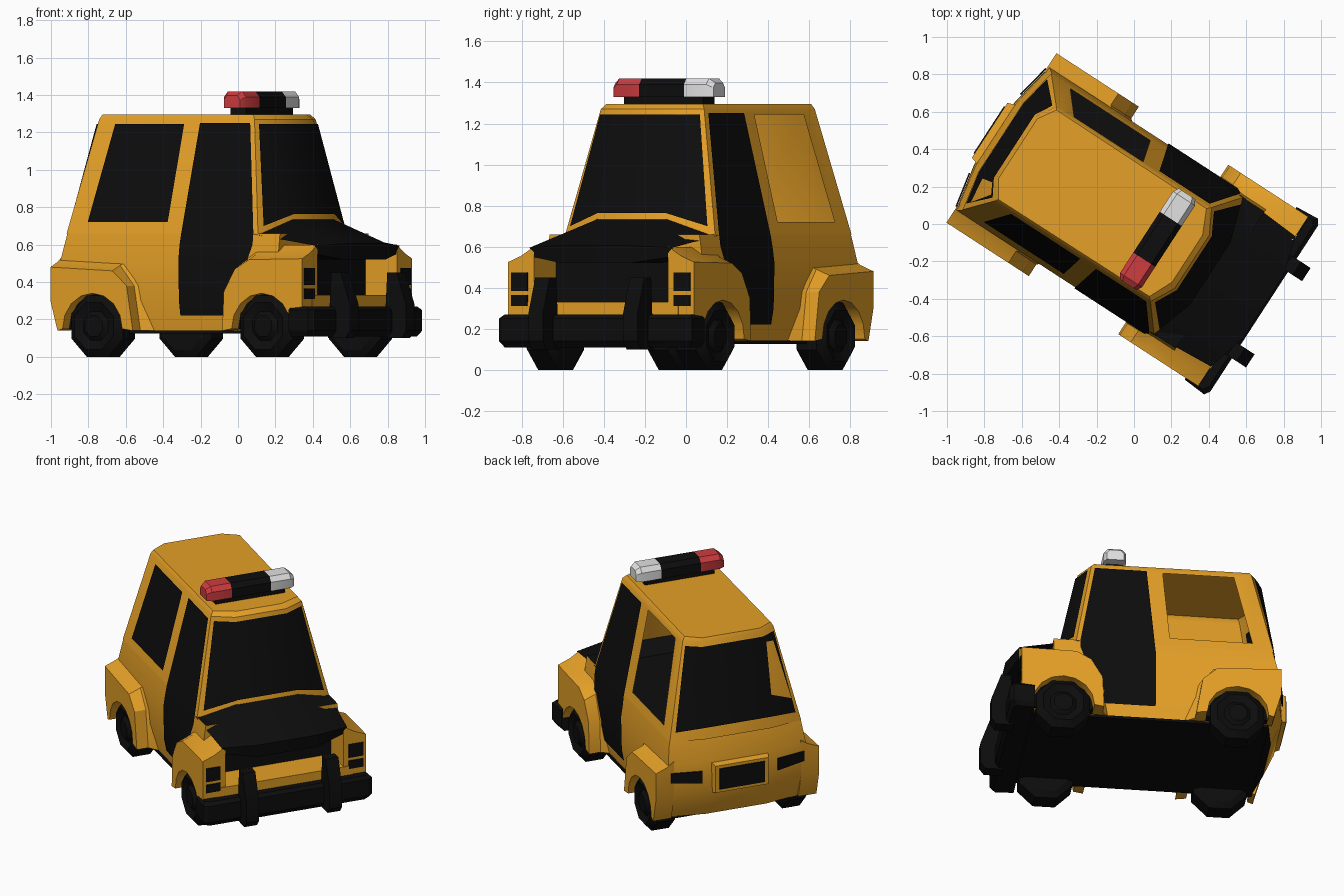
import bpy, bmesh, math
from mathutils import Matrix

if "Cube" in bpy.data.objects:
    bpy.data.objects.remove(bpy.data.objects["Cube"])

# The car is laid out with u forward, v to its left, then turned in plan
TURN = Matrix.Rotation(math.radians(-33), 4, "Z")


def material(name, rgb):
    m = bpy.data.materials.new(name)
    m.use_nodes = True
    m.diffuse_color = (*rgb, 1)
    bsdf = m.node_tree.nodes["Principled BSDF"]
    bsdf.inputs["Base Color"].default_value = (*rgb, 1)
    bsdf.inputs["Roughness"].default_value = 0.7
    return m


YELLOW = material("taxi yellow", (0.78, 0.35, 0.02))
BLACK = material("black", (0.004, 0.004, 0.004))
RED = material("lamp red", (0.62, 0.045, 0.05))
WHITE = material("lamp white", (0.75, 0.75, 0.75))


def build(name, verts, faces, mats, black_faces=(), fix=True):
    me = bpy.data.meshes.new(name)
    me.from_pydata(verts, [], faces)
    for m in mats:
        me.materials.append(m)
    for i in black_faces:
        me.polygons[i].material_index = 1
    if fix:
        bm = bmesh.new()
        bm.from_mesh(me)
        bmesh.ops.recalc_face_normals(bm, faces=bm.faces)
        bm.to_mesh(me)
        bm.free()
    me.transform(TURN)
    ob = bpy.data.objects.new(name, me)
    bpy.context.collection.objects.link(ob)
    bpy.ops.object.select_all(action="DESELECT")
    ob.select_set(True)
    bpy.context.view_layer.objects.active = ob
    bpy.ops.object.shade_smooth_by_angle(angle=math.radians(32))
    return ob


def loft(name, rings, mats, dark_caps=False):
    n = len(rings[0])
    verts = [p for r in rings for p in r]
    faces = [(k * n + i, k * n + (i + 1) % n, (k + 1) * n + (i + 1) % n, (k + 1) * n + i)
             for k in range(len(rings) - 1) for i in range(n)]
    faces += [tuple(range(n)), tuple(range(len(verts) - n, len(verts)))]
    dark = (len(faces) - 2, len(faces) - 1) if dark_caps else ()
    return build(name, verts, faces, mats, dark)


def box(name, u, v, z, mat):
    return loft(name, [[(u[0], v[0], h), (u[1], v[0], h), (u[1], v[1], h), (u[0], v[1], h)]
                       for h in z], [mat])


def mirrored(half, z):
    return [(u, v, z) for u, v in half] + [(u, -v, z) for u, v in reversed(half)]


def lerp(a, b, t):
    return tuple(x + (y - x) * t for x, y in zip(a, b))


# Height and half width of the car's flank
FLANK = [(.14, .42), (.30, .45), (.52, .455), (.66, .435), (1.27, .30)]


def flank(z):
    for (z0, v0), (z1, v1) in zip(FLANK, FLANK[1:]):
        if z <= z1:
            return v0 + (v1 - v0) * (z - z0) / (z1 - z0)
    return FLANK[-1][1]


def flank_panel(name, side, rows):
    verts = [(u, side * (flank(z) + .007), z) for z, a, b in rows for u in (a, b)]
    faces = [(2 * i, 2 * i + 1, 2 * i + 3, 2 * i + 2) for i in range(len(rows) - 1)]
    return build(name, verts, faces, [BLACK])


# Lower body, with dark floor and underside
REAR = [(.82, .78), (.89, .84), (.88, .835), (.84, .805)]
loft("lower_body", [mirrored([(-mid, .2), (-cor, v), (.55, v)], z)
                    for (z, v), (mid, cor) in zip(FLANK, REAR)], [YELLOW, BLACK], True)
box("underside", (-.78, .78), (-.43, .43), (.125, .142), BLACK)

# Cabin shell: the left rear side window is an open frame
BASE = [(-.85, .22), (-.81, .435), (.41, .435), (.50, .2)]
TOP = [(-.75, .2), (-.69, .30), (.30, .30), (.37, .17)]
CAP = [(-.74, .19), (-.68, .285), (.28, .28), (.34, .15)]
rings = [mirrored(BASE, .66), mirrored(TOP, 1.27), mirrored(CAP, 1.295)]
verts = [p for r in rings for p in r]
faces = [(k * 8 + i, k * 8 + (i + 1) % 8, k * 8 + 8 + (i + 1) % 8, k * 8 + 8 + i)
         for k in range(2) for i in range(8) if (k, i) != (0, 1)]
faces.append(tuple(range(16, 24)))
WINDOW = [(.72, -.68, -.17), (1.245, -.58, -.14)]
verts += [(u, flank(z), z) for z, a, b in WINDOW for u in (a, b)]
outer, inner = (1, 2, 10, 9), (24, 25, 27, 26)
faces += [(outer[i], outer[(i + 1) % 4], inner[(i + 1) % 4], inner[i]) for i in range(4)]
build("cabin", verts, faces, [YELLOW])
flank_panel("right_rear_window", -1, WINDOW)

# Black doors running from sill to roof
DOOR = [(.22, -.08, .24), (.30, -.08, .24), (.52, -.08, .36), (.60, -.08, .385),
        (.66, -.075, .385), (1.25, -.04, .28)]
for side, label in ((1, "left"), (-1, "right")):
    flank_panel(label + "_door", side, DOOR)


# Wrapped front and rear glass
def glass(name, corner, mid, z_corner, z_mid, push):
    def at(i, z):
        return lerp(BASE[i], TOP[i], (z - .66) / .61)
    rows = []
    for zc, zm in ((z_corner, z_mid), (1.245, 1.245)):
        cu, cv = lerp(at(corner, zc), at(mid, zc), .12)
        mu, mv = at(mid, zm)
        rows += [(cu + push, cv, zc), (mu + push, mv, zm), (mu + push, -mv, zm), (cu + push, -cv, zc)]
    build(name, rows, [(i, i + 1, i + 5, i + 4) for i in range(3)], [BLACK])


glass("windshield", 2, 3, .70, .765, .009)
glass("rear_window", 1, 0, .72, .735, -.009)

# Hood
rows = [[(.39, .44, .655), (.48, .2, .735)], [(.76, .415, .595), (.82, .2, .605)],
        [(.75, .40, .55), (.81, .2, .52)], [(.55, .40, .54), (.55, .2, .52)]]
loft("hood", [[*r, *[(u, -v, z) for u, v, z in reversed(r)]] for r in rows], [BLACK])

# Nose: lower panel, recessed grille, bumper and guards
box("front_panel", (.5, .765), (-.45, .45), (.142, .33), YELLOW)
box("grille", (.54, .56), (-.4, .4), (.32, .55), BLACK)
loft("front_bumper", [mirrored([(.68, .55 - d), (.81 - d, .56 - d), (.83 - d, .53 - d)], z)
                      for z, d in ((.11, .02), (.14, 0), (.25, 0), (.27, .02))], [BLACK])
for side, label in ((1, "left"), (-1, "right")):
    v = side * .275
    profile = [(.78, .10), (.89, .10), (.92, .14), (.92, .28), (.86, .45), (.80, .45)]
    loft(label + "_bumper_guard", [[(u, v + w, z) for u, z in profile] for w in (-.042, .042)], [BLACK])


# Fenders with wheel arches
def arch(centre, radius=.19):
    return [(centre + radius * math.cos(a), max(.14, .15 + radius * math.sin(a)))
            for a in (math.pi * i / 8 for i in range(9))]


FRONT_AXLE, REAR_AXLE = .50, -.578
rear_edge = [(-.80, .14), (-.845, .30), (-.845, .48), (-.45, .46), (-.36, .38), (-.32, .14)]
front_edge = [(.25, .14), (.26, .35), (.33, .47), (.42, .52), (.76, .525), (.76, .14)]
for side, label in ((1, "left"), (-1, "right")):
    for end, edge, axle, lift, v_in in (("front", front_edge, FRONT_AXLE, .075, .39),
                                        ("rear", rear_edge, REAR_AXLE, .06, .42)):
        cut = arch(axle)
        # The inner edge is higher and spreads along the flank
        spread = []
        for u, z in edge:
            outward = 0 if abs(u) > .7 else (-.06 if end == "front" else .06)
            spread.append((u + outward, z + (lift if z > .4 else 0)))
        loft(f"{label}_{end}_fender",
             [[(u, side * v_in, z) for u, z in spread + cut],
              [(u, side * .465, z + (.03 if z > .4 else 0)) for u, z in edge + cut],
              [(u, side * .54, z) for u, z in edge + cut]], [YELLOW])
        well = arch(axle, .192)
        loft(f"{label}_{end}_wheel_well",
             [[(u, side * v, z) for u, z in well] for v in (.36, .475)], [BLACK])
        # Octagonal tyre with a stepped hub
        tyre = []
        for v, r in ((.35, .14), (.375, .178), (.49, .178), (.525, .135), (.505, .085),
                     (.525, .06)):
            angles = [math.pi * (2 * i + 1) / 8 for i in range(8)]
            tyre.append([(axle + r * math.cos(a), side * v, .165 + r * math.sin(a)) for a in angles])
        loft(f"{label}_{end}_wheel", tyre, [BLACK])

    # Stacked headlights
    for z, part in ((.31, "lower"), (.385, "upper")):
        top = z + (.055 if part == "lower" else .09)
        v = sorted((side * .425, side * .52))
        box(f"{label}_{part}_headlight", (.758, .766), v, (z, top), BLACK)

    # Tail lights on the slanted rear corners
    quad = [(-.892 + .2 * (v - .2), side * v, z)
            for v, z in ((.25, .385), (.44, .40), (.44, .465), (.25, .465))]
    loft(label + "_tail_light", [quad, [(u - .008, v, z) for u, v, z in quad]], [BLACK])

# Rear plate in its raised surround
loft("plate_surround", [[(u, -v, .41 - h), (u, v, .41 - h), (u, v, .41 + h), (u, -v, .41 + h)]
                        for u, v, h in ((-.84, .20, .11), (-.92, .175, .09))], [YELLOW])
box("rear_plate", (-.926, -.918), (-.15, .15), (.34, .48), BLACK)

# Roof light bar
box("light_bar_base", (.10, .20), (-.23, .23), (1.28, 1.335), BLACK)
SECTION = [(.08, 1.33), (.22, 1.33), (.22, 1.39), (.195, 1.42), (.105, 1.42), (.08, 1.39)]


def bar(name, stations, mat):
    loft(name, [[(.15 + (u - .15) * s, v, 1.33 + (z - 1.33) * s) for u, z in SECTION]
                for v, s in stations], [mat])


bar("light_bar_center", [(-.13, 1), (.13, 1)], BLACK)
bar("right_lamp", [(-.29, .75), (-.26, 1), (-.13, 1)], RED)
bar("left_lamp", [(.13, 1), (.26, 1), (.29, .75)], WHITE)
